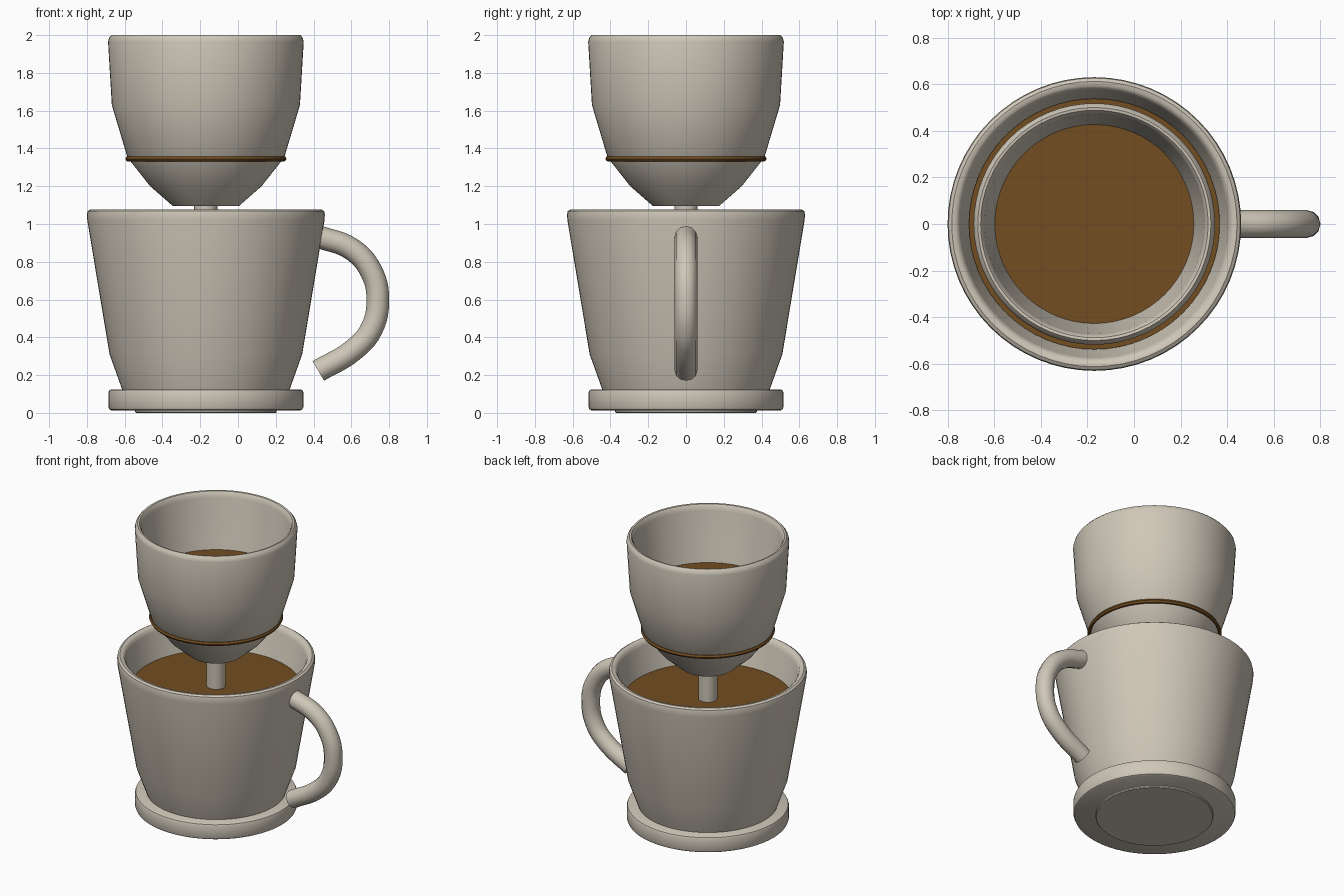
import bpy, bmesh
from math import tau, radians

if "Cube" in bpy.data.objects:
    bpy.data.objects.remove(bpy.data.objects["Cube"])

AXIS_X = -0.17


def material(name, color):
    m = bpy.data.materials.new(name)
    m.diffuse_color = color
    m.use_nodes = True
    m.node_tree.nodes["Principled BSDF"].inputs["Base Color"].default_value = m.diffuse_color
    return m


coffee_brown = material("coffee_brown", (0.17, 0.075, 0.015, 1))
ceramic = material("ceramic", (0.62, 0.57, 0.48, 1))


def smooth(ob):
    bpy.ops.object.select_all(action='DESELECT')
    ob.select_set(True)
    bpy.context.view_layer.objects.active = ob
    bpy.ops.object.shade_smooth_by_angle(angle=radians(35))


def lathe(name, profile, mat=ceramic, steps=64):
    """Revolve (radius, z) points around the vertical axis of the set."""
    bm = bmesh.new()
    verts = [bm.verts.new((r, 0, z)) for r, z in profile]
    edges = [bm.edges.new(p) for p in zip(verts, verts[1:])]
    bmesh.ops.spin(bm, geom=verts + edges, cent=(0, 0, 0), axis=(0, 0, 1),
                   angle=tau, steps=steps)
    bmesh.ops.remove_doubles(bm, verts=bm.verts[:], dist=1e-4)
    bmesh.ops.recalc_face_normals(bm, faces=bm.faces[:])
    me = bpy.data.meshes.new(name)
    bm.to_mesh(me)
    bm.free()
    me.materials.append(mat)
    ob = bpy.data.objects.new(name, me)
    ob.location.x = AXIS_X
    bpy.context.collection.objects.link(ob)
    smooth(ob)
    return ob


# Foot and saucer
lathe("foot_disc", [(0, 0), (0.37, 0), (0.375, 0.005), (0.375, 0.03), (0, 0.03)])
lathe("saucer", [(0, 0.013), (0.5, 0.013), (0.511, 0.019), (0.516, 0.03),
                 (0.516, 0.108), (0.511, 0.12), (0.5, 0.125), (0, 0.125)])

# Hollow mug with rounded rim
lathe("mug", [(0, 0.12), (0.442, 0.12), (0.51, 0.31), (0.628, 1.02), (0.63, 1.05),
              (0.626, 1.068), (0.612, 1.077), (0.595, 1.075), (0.582, 1.065),
              (0.573, 1.04), (0.45, 0.31), (0.39, 0.18), (0, 0.18)])

# Coffee surface inside the mug
lathe("mug_coffee", [(0, 0.86), (0.538, 0.86), (0.53, 0.83), (0, 0.83)], coffee_brown)

# Hollow dripper
lathe("dripper", [(0, 1.095), (0.175, 1.095), (0.295, 1.2), (0.415, 1.352),
                  (0.498, 1.63), (0.518, 1.965), (0.513, 1.985), (0.5, 2.0),
                  (0.488, 1.998), (0.478, 1.985), (0.472, 1.96), (0.427, 1.615),
                  (0.36, 1.38), (0.12, 1.15), (0, 1.15)])

# Brown band around the dripper's waist
ring = [(0.411, 1.331), (0.42, 1.333), (0.427, 1.345), (0.42, 1.358), (0.411, 1.36),
        (0.402, 1.345), (0.411, 1.331)]
lathe("dripper_band", ring, coffee_brown)

# Coffee in the dripper, and the spout below it
lathe("dripper_coffee", [(0, 1.615), (0.428, 1.615), (0.42, 1.59), (0, 1.59)], coffee_brown)
lathe("spout", [(0, 1.12), (0.062, 1.12), (0.06, 0.85), (0, 0.85)], steps=32)

# Handle: round tube along a smooth path
path = [(0.42, 0.935), (0.605, 0.865), (0.705, 0.75), (0.74, 0.606),
        (0.705, 0.44), (0.61, 0.332), (0.425, 0.222)]
cu = bpy.data.curves.new("handle_path", 'CURVE')
cu.dimensions = '3D'
cu.bevel_depth = 0.06
cu.bevel_resolution = 4
cu.resolution_u = 6
cu.use_fill_caps = True
sp = cu.splines.new('BEZIER')
sp.bezier_points.add(len(path) - 1)
for p, (x, z) in zip(sp.bezier_points, path):
    p.co = (x, 0, z)
    p.handle_left_type = p.handle_right_type = 'AUTO'
handle = bpy.data.objects.new("handle", cu)
bpy.context.collection.objects.link(handle)
bpy.ops.object.select_all(action='DESELECT')
handle.select_set(True)
bpy.context.view_layer.objects.active = handle
bpy.ops.object.convert(target='MESH')
handle = bpy.context.view_layer.objects.active
handle.data.materials.clear()
handle.data.materials.append(ceramic)
smooth(handle)
